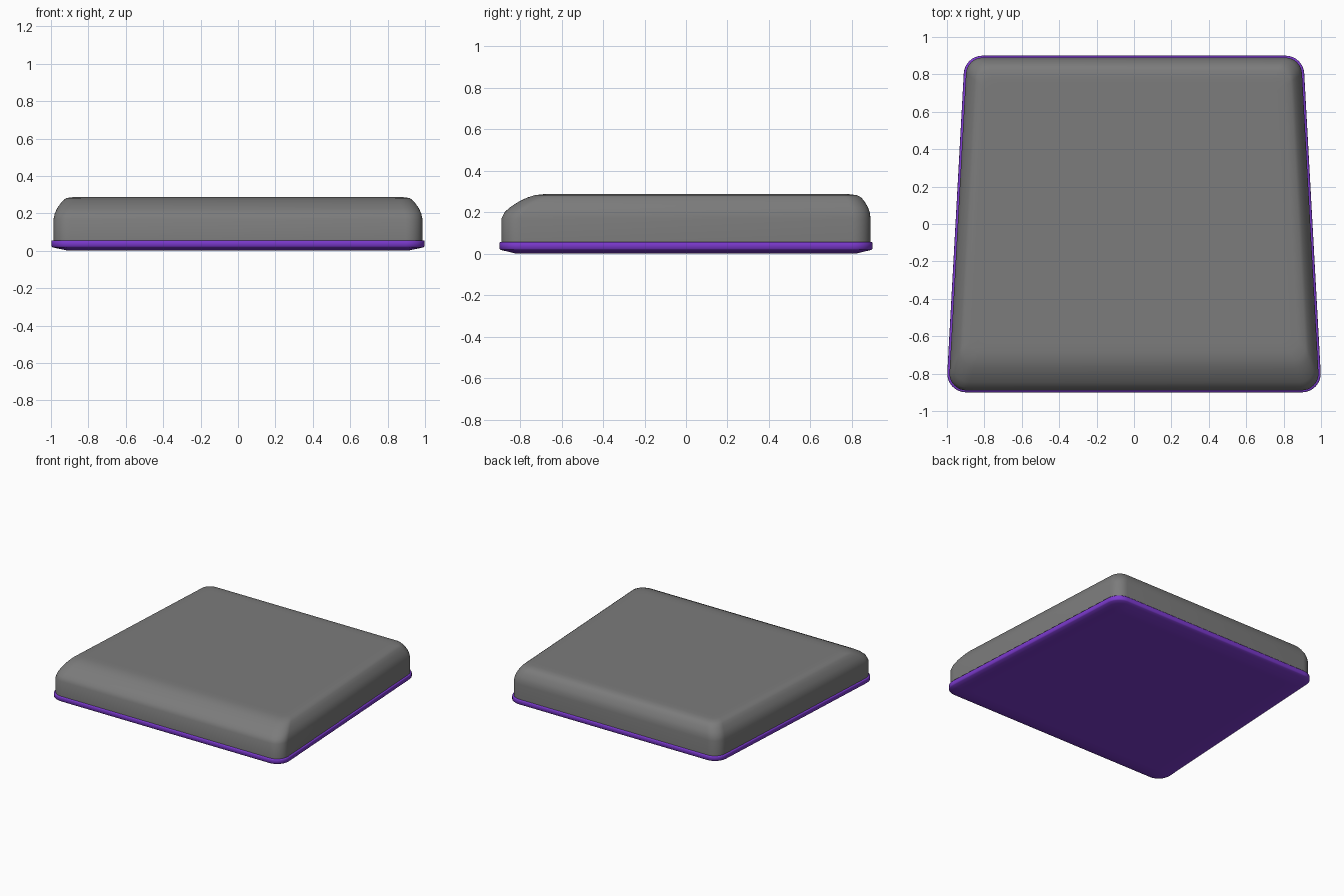
import bpy, bmesh, math
from mathutils import Vector

if "Cube" in bpy.data.objects:
    bpy.data.objects.remove(bpy.data.objects["Cube"])

FRONT_W, BACK_W, DEPTH = 1.004, 0.905, 0.9
SLOPE = (BACK_W - FRONT_W) / (2 * DEPTH)


def outline(side, front, back, radius, segs=8):
    """Rounded trapezoid with a separate inset for sides, front and back."""
    y0, y1 = -DEPTH + front, DEPTH - back
    half = lambda y: FRONT_W + SLOPE * (y + DEPTH) - side
    pts = [Vector(p) for p in ((-half(y0), y0), (half(y0), y0),
                               (half(y1), y1), (-half(y1), y1))]
    ring = []
    for i, p in enumerate(pts):
        a = (pts[i - 1] - p).normalized()
        b = (pts[(i + 1) % 4] - p).normalized()
        half_ang = a.angle(b) / 2
        centre = p + (a + b).normalized() * radius / math.sin(half_ang)
        t = radius / math.tan(half_ang)
        start, end = p + a * t - centre, p + b * t - centre
        a0 = math.atan2(start.y, start.x)
        sweep = (math.atan2(end.y, end.x) - a0) % (2 * math.pi)
        for k in range(segs + 1):
            ang = a0 + sweep * k / segs
            ring.append(centre + radius * Vector((math.cos(ang), math.sin(ang))))
    return ring


def loft(name, levels, cap_top, cap_bottom, colour, angle):
    """Skin a stack of (z, side, front, back, radius) outlines."""
    bm = bmesh.new()
    rings = [[bm.verts.new((p.x, p.y, z)) for p in outline(s, f, b, r)]
             for z, s, f, b, r in levels]
    n = len(rings[0])
    for lo, hi in zip(rings, rings[1:]):
        for i in range(n):
            j = (i + 1) % n
            bm.faces.new((lo[i], lo[j], hi[j], hi[i]))
    if cap_top:
        bm.faces.new(rings[-1])
    if cap_bottom:
        bm.faces.new(rings[0][::-1])
    mesh = bpy.data.meshes.new(name)
    bm.to_mesh(mesh)
    bm.free()
    ob = bpy.data.objects.new(name, mesh)
    bpy.context.collection.objects.link(ob)
    mat = bpy.data.materials.new(name + "_colour")
    mat.diffuse_color = colour
    mat.use_nodes = True
    mat.node_tree.nodes["Principled BSDF"].inputs["Base Color"].default_value = mat.diffuse_color
    mesh.materials.append(mat)
    bpy.ops.object.select_all(action='DESELECT')
    ob.select_set(True)
    bpy.context.view_layer.objects.active = ob
    bpy.ops.object.shade_smooth_by_angle(angle=math.radians(angle))
    return ob


# dark grey padded body with a long soft slope at the front
loft("cushion_body", [
    (0.045, 0.012, 0.010, 0.010, 0.090),
    (0.170, 0.012, 0.010, 0.010, 0.090),
    (0.200, 0.018, 0.025, 0.014, 0.090),
    (0.225, 0.028, 0.053, 0.023, 0.088),
    (0.250, 0.043, 0.092, 0.038, 0.084),
    (0.270, 0.058, 0.133, 0.054, 0.078),
    (0.282, 0.074, 0.170, 0.075, 0.070),
    (0.287, 0.110, 0.215, 0.115, 0.060),
    (0.287, 0.150, 0.260, 0.160, 0.050),
], True, False, (0.2, 0.2, 0.2, 1), 35)

# purple base tray with a thin rounded rim
loft("base_tray", [
    (0.000, 0.150, 0.140, 0.140, 0.050),
    (0.000, 0.090, 0.080, 0.080, 0.060),
    (0.012, 0.035, 0.032, 0.032, 0.080),
    (0.018, 0.006, 0.006, 0.006, 0.096),
    (0.024, 0.000, 0.000, 0.000, 0.100),
    (0.050, 0.000, 0.000, 0.000, 0.100),
    (0.055, 0.003, 0.003, 0.003, 0.098),
    (0.055, 0.014, 0.012, 0.012, 0.090),
], False, True, (0.2, 0.042, 0.62, 1), 80)
